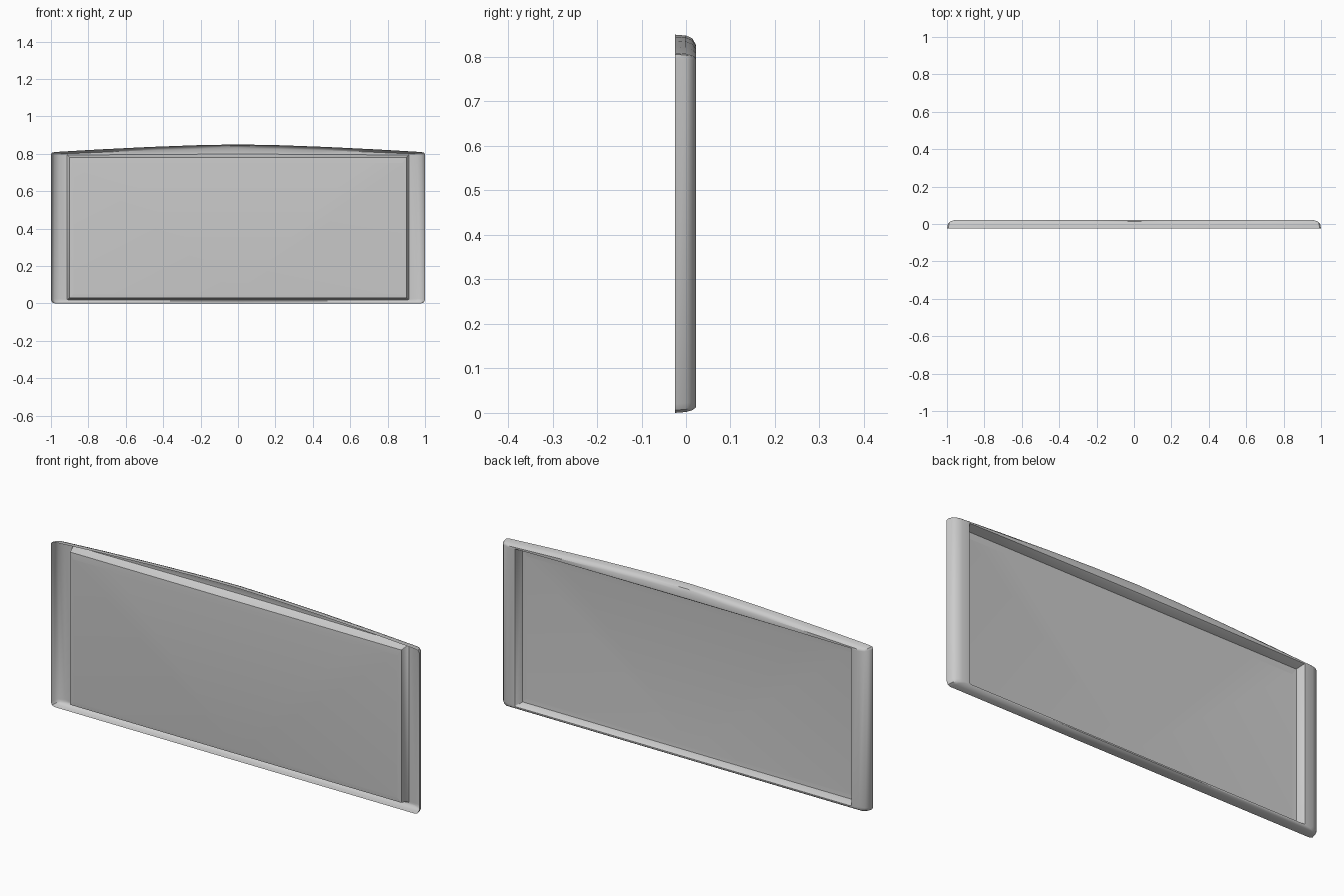
import bpy
import bmesh

cube = bpy.data.objects.get("Cube")
if cube:
    bpy.data.objects.remove(cube)


def make_material(name, value):
    mat = bpy.data.materials.new(name)
    mat.use_nodes = True
    colour = (value, value, value, 1.0)
    mat.diffuse_color = colour
    mat.node_tree.nodes["Principled BSDF"].inputs["Base Color"].default_value = colour
    return mat


def outline(half, bottom, side, rise, chamfer, y):
    """Closed outline with clipped corners and an arched top."""
    def top(x):
        return side + rise * (1 - (abs(x) / half) ** 1.5)
    inner = half - chamfer
    right = [(inner, bottom), (half - chamfer * 0.3, bottom + chamfer * 0.3),
             (half, bottom + chamfer), (half, side - chamfer * 0.5),
             (half - chamfer * 0.3, side - chamfer * 0.1), (inner, top(inner)),
             (half * 0.75, top(half * 0.75)), (half * 0.47, top(half * 0.47)),
             (half * 0.23, top(half * 0.23))]
    left = [(-x, z) for x, z in reversed(right)]
    points = [(0, bottom)] + right + [(0, side + rise)] + left
    return [(x, y, z) for x, z in points]


# Pressed sheet: rolled rim, hollow border channel, recessed centre
# half width, bottom, side height, arch rise, corner chamfer, depth
rings = [
    (1.00, 0.000, 0.808, 0.042, 0.020, -0.025),
    (0.995, 0.002, 0.806, 0.042, 0.020, 0.000),
    (0.982, 0.006, 0.802, 0.040, 0.018, 0.014),
    (0.955, 0.012, 0.798, 0.030, 0.014, 0.022),
    (0.915, 0.019, 0.793, 0.005, 0.006, 0.022),
    (0.910, 0.023, 0.791, 0.002, 0.004, 0.016),
    (0.900, 0.030, 0.780, 0.000, 0.002, -0.018),
    (0.880, 0.050, 0.750, 0.000, 0.002, -0.020),
]

bm = bmesh.new()
loops = [[bm.verts.new(p) for p in outline(*ring)] for ring in rings]
count = len(loops[0])
for outer, inner in zip(loops, loops[1:]):
    for i in range(count):
        j = (i + 1) % count
        bm.faces.new((outer[i], inner[i], inner[j], outer[j]))
bm.faces.new(loops[-1])
bmesh.ops.recalc_face_normals(bm, faces=bm.faces)
centre = max(bm.faces, key=lambda f: f.calc_area())
if centre.normal.y < 0:
    bmesh.ops.reverse_faces(bm, faces=bm.faces)

mesh = bpy.data.meshes.new("framed_panel")
bm.to_mesh(mesh)
bm.free()
mesh.materials.append(make_material("pale grey", 0.6))
panel = bpy.data.objects.new("framed_panel", mesh)
bpy.context.collection.objects.link(panel)

bpy.ops.object.select_all(action="DESELECT")
panel.select_set(True)
bpy.context.view_layer.objects.active = panel
bpy.ops.object.shade_smooth_by_angle(angle=0.6)
